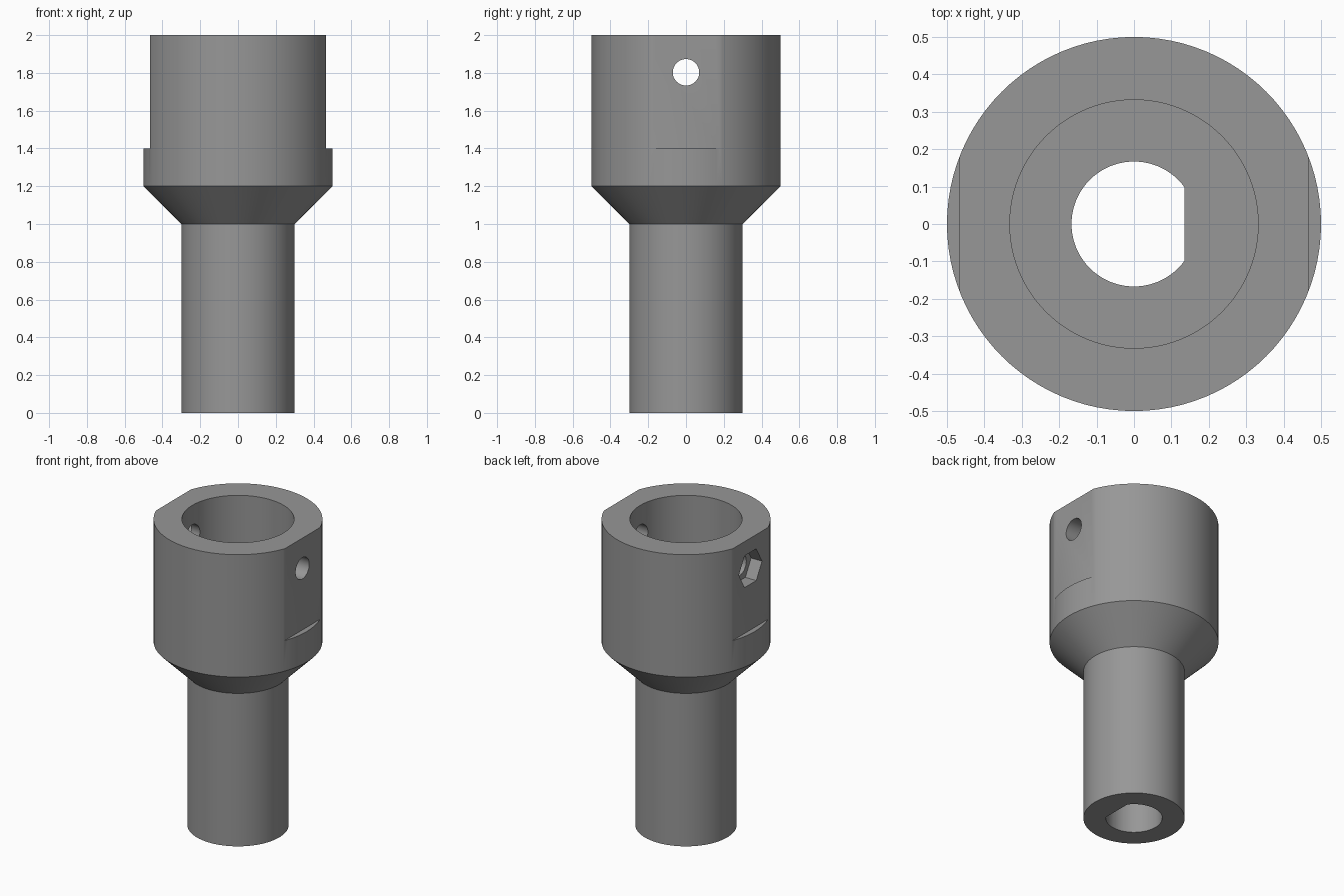
import bpy, bmesh, math
from mathutils import Matrix

if "Cube" in bpy.data.objects:
    bpy.data.objects.remove(bpy.data.objects["Cube"])

SEG = 96

grey = bpy.data.materials.new("grey plastic")
grey.diffuse_color = (0.31, 0.31, 0.31, 1)
grey.use_nodes = True
grey.node_tree.nodes["Principled BSDF"].inputs["Base Color"].default_value = grey.diffuse_color


def make_object(name, bm):
    bmesh.ops.recalc_face_normals(bm, faces=bm.faces)
    mesh = bpy.data.meshes.new(name)
    bm.to_mesh(mesh)
    bm.free()
    mesh.materials.append(grey)
    ob = bpy.data.objects.new(name, mesh)
    bpy.context.collection.objects.link(ob)
    return ob


def lathe(name, profile):
    """Closed solid turned about z; the end points lie on the axis."""
    bm = bmesh.new()
    verts = [bm.verts.new((r, 0, z)) for r, z in profile]
    edges = [bm.edges.new(p) for p in zip(verts, verts[1:])]
    bmesh.ops.spin(bm, geom=verts + edges, cent=(0, 0, 0), axis=(0, 0, 1),
                   angle=math.tau, steps=SEG, use_merge=True)
    bmesh.ops.remove_doubles(bm, verts=bm.verts, dist=1e-5)
    return make_object(name, bm)


def prism(name, points, matrix, depth):
    """Extrude a flat outline along its local z, then place it."""
    bm = bmesh.new()
    face = bm.faces.new([bm.verts.new((x, y, 0)) for x, y in points])
    ext = bmesh.ops.extrude_face_region(bm, geom=[face])["geom"]
    top = [v for v in ext if isinstance(v, bmesh.types.BMVert)]
    bmesh.ops.translate(bm, verts=top, vec=(0, 0, depth))
    bmesh.ops.transform(bm, matrix=matrix, verts=bm.verts)
    return make_object(name, bm)


def ring(radius, n):
    return [(radius * math.cos(math.tau * i / n),
             radius * math.sin(math.tau * i / n)) for i in range(n)]


def along_x(x, z):
    """Local z -> world x, local x -> world y, local y -> world z."""
    return Matrix(((0, 0, 1, x), (1, 0, 0, 0), (0, 1, 0, z), (0, 0, 0, 1)))


# Stem, flare and socket with its wide bore
body = lathe("coupler_body", [(0, 0), (0.3, 0), (0.3, 1.0), (0.5, 1.2), (0.5, 2.0),
                              (0.332, 2.0), (0.332, 1.2), (0, 1.2)])

# D-shaped shaft hole through the stem
r, flat = 0.167, 0.135
a = math.acos(flat / r)
d_shape = [(r * math.cos(t), r * math.sin(t))
           for t in (a + (math.tau - 2 * a) * i / 64 for i in range(65))]
cutters = [prism("shaft_hole_cutter", d_shape, Matrix.Translation((0, 0, -0.1)), 1.5)]

# Flats on both sides of the socket
rect = [(-0.6, -0.3), (0.6, -0.3), (0.6, 0.3), (-0.6, 0.3)]
for name, x in (("right_flat_cutter", 0.466), ("left_flat_cutter", -0.666)):
    cutters.append(prism(name, rect, along_x(x, 1.7 + 0.0), 0.2))
    for v in cutters[-1].data.vertices:
        if v.co.z > 1.9:
            v.co.z = 2.1

# Cross bolt hole and the hexagonal nut pocket on the left
cutters.append(prism("bolt_hole_cutter", ring(0.07, 48), along_x(-0.7, 1.803), 1.4))
cutters.append(prism("nut_pocket_cutter", ring(0.12, 6), along_x(-0.6, 1.803), 0.213))

bpy.context.view_layer.objects.active = body
body.select_set(True)
for c in cutters:
    c.hide_render = True
    mod = body.modifiers.new(c.name, 'BOOLEAN')
    mod.operation = 'DIFFERENCE'
    mod.solver = 'EXACT'
    mod.object = c
    bpy.ops.object.modifier_apply(modifier=mod.name)
for c in cutters:
    bpy.data.objects.remove(c)

bpy.ops.object.shade_smooth_by_angle(angle=math.radians(25))
